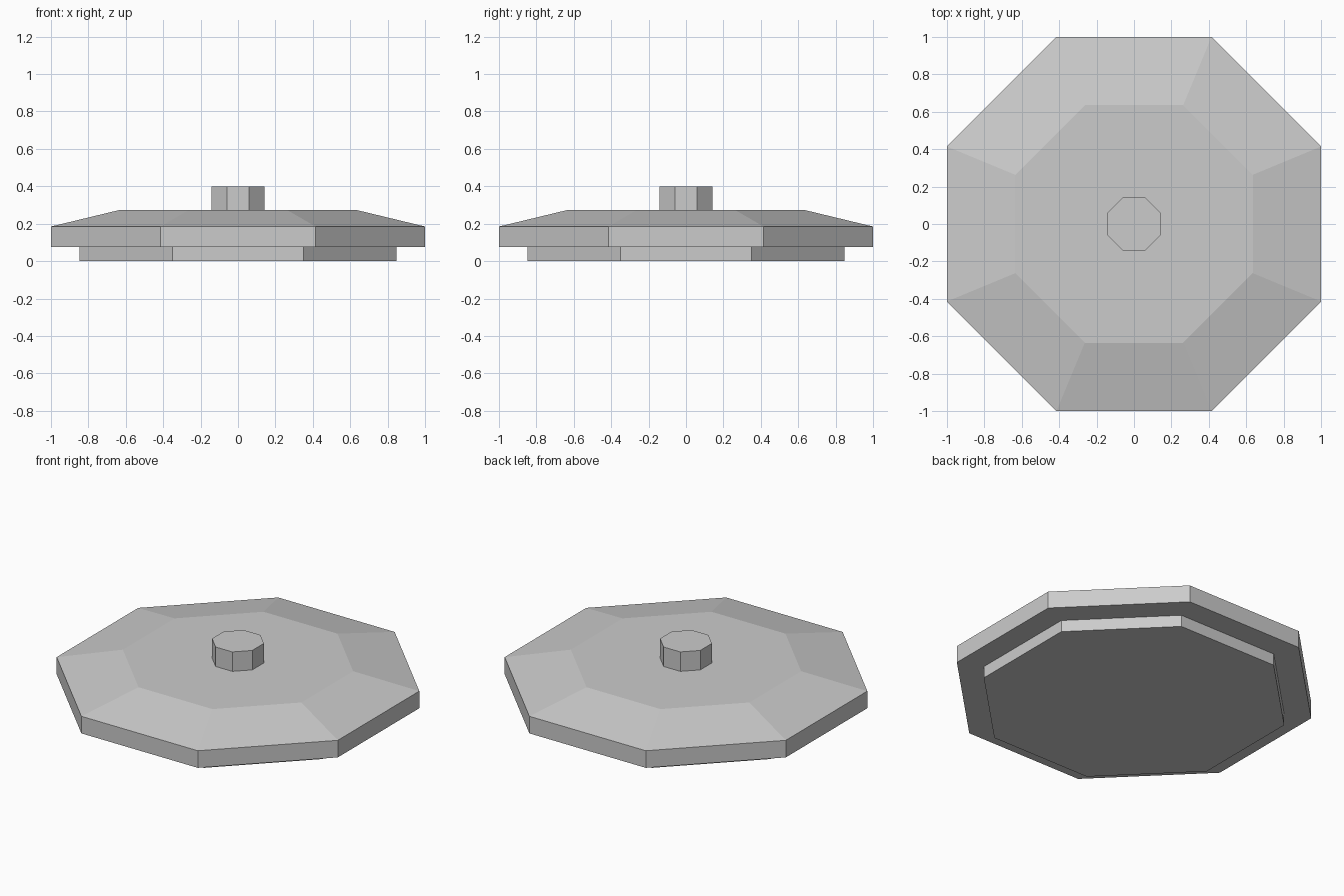
import bpy, bmesh
from math import pi, cos, sin

cube = bpy.data.objects.get("Cube")
if cube:
    bpy.data.objects.remove(cube, do_unlink=True)

grey = bpy.data.materials.new("stone_grey")
grey.use_nodes = True
grey.diffuse_color = (0.6, 0.6, 0.6, 1)
grey.node_tree.nodes["Principled BSDF"].inputs["Base Color"].default_value = (0.6, 0.6, 0.6, 1)


def octagon_part(name, profile):
    """Closed eight-sided solid from (flat half-width, height) rings."""
    bm = bmesh.new()
    rings = []
    for half, z in profile:
        r = half / cos(pi / 8)
        angles = [(i + 0.5) * pi / 4 for i in range(8)]
        rings.append([bm.verts.new((r * cos(a), r * sin(a), z)) for a in angles])
    for low, high in zip(rings, rings[1:]):
        for i in range(8):
            j = (i + 1) % 8
            bm.faces.new((low[i], low[j], high[j], high[i]))
    bm.faces.new(rings[0][::-1])
    bm.faces.new(rings[-1])
    mesh = bpy.data.meshes.new(name)
    bm.to_mesh(mesh)
    bm.free()
    mesh.materials.append(grey)
    obj = bpy.data.objects.new(name, mesh)
    bpy.context.collection.objects.link(obj)
    return obj


# Recessed foot, wide slab with a sloped top, and central knob
octagon_part("lower_plinth", [(0.848, 0), (0.848, 0.075)])
octagon_part("lid_slab", [(1, 0.075), (1, 0.185), (0.635, 0.273)])
octagon_part("top_knob", [(0.143, 0.273), (0.143, 0.398)])
